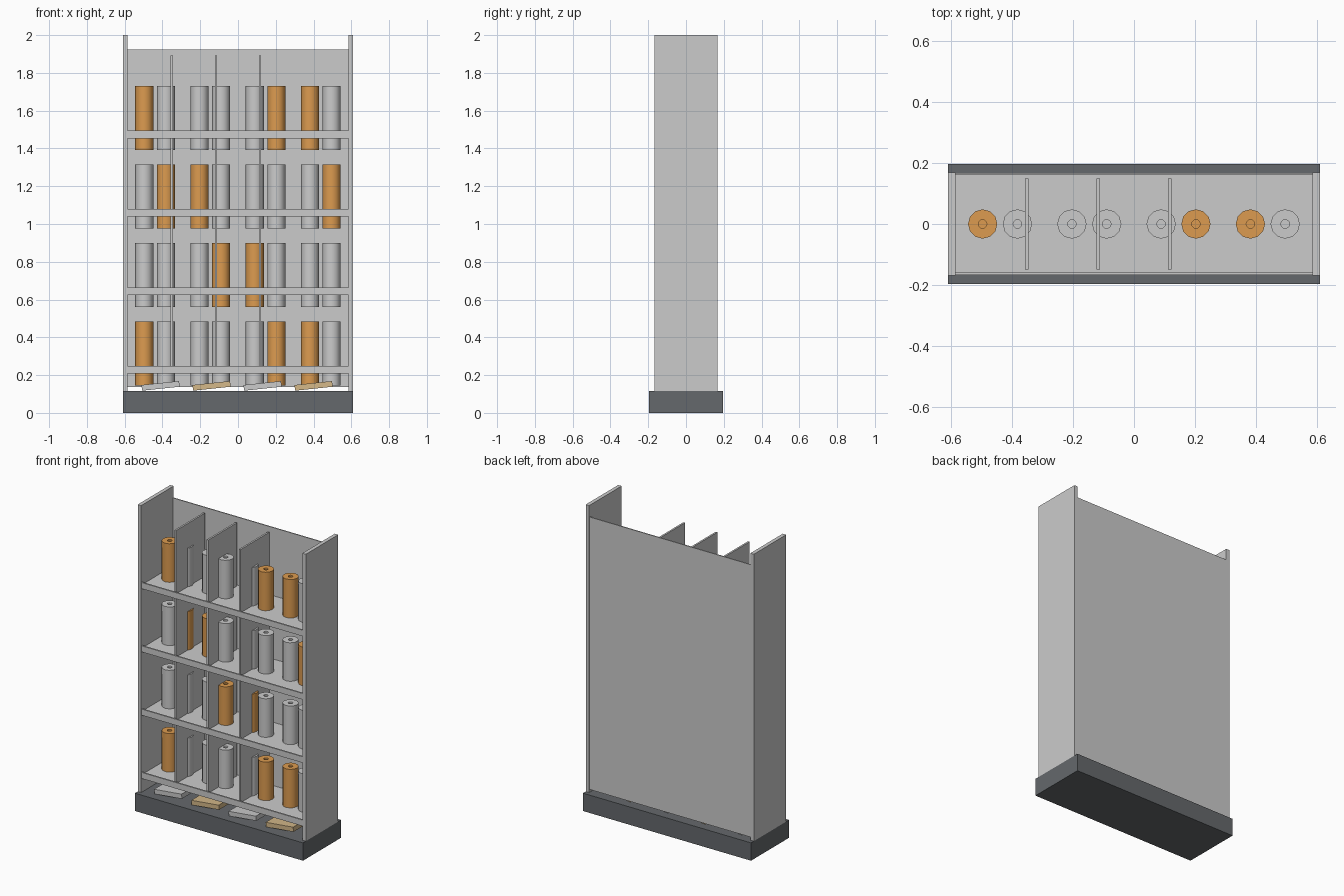
import bpy, bmesh, math

if "Cube" in bpy.data.objects:
    bpy.data.objects.remove(bpy.data.objects["Cube"])


def material(name, rgb):
    m = bpy.data.materials.new(name)
    m.diffuse_color = (*rgb, 1)
    m.use_nodes = True
    m.node_tree.nodes["Principled BSDF"].inputs["Base Color"].default_value = m.diffuse_color
    return m


DARK = material("dark_grey", (0.13, 0.14, 0.15))
ORANGE = material("orange", (0.72, 0.33, 0.08))
TAN = material("tan", (0.66, 0.48, 0.25))


def finish(name, bm, mat=None):
    mesh = bpy.data.meshes.new(name)
    bm.to_mesh(mesh)
    bm.free()
    ob = bpy.data.objects.new(name, mesh)
    bpy.context.collection.objects.link(ob)
    if mat:
        mesh.materials.append(mat)
    return ob


def box(name, x, y, z, mat=None):
    """Box from (min, max) ranges, with its origin at the centre."""
    bm = bmesh.new()
    bmesh.ops.create_cube(bm, size=1)
    bmesh.ops.scale(bm, vec=(x[1] - x[0], y[1] - y[0], z[1] - z[0]), verts=bm.verts)
    ob = finish(name, bm, mat)
    ob.location = [(r[0] + r[1]) / 2 for r in (x, y, z)]
    return ob


def can(name, x, z, mat):
    """Twelve-sided can with a small recess in the lid."""
    bm = bmesh.new()
    bmesh.ops.create_cone(bm, cap_ends=True, segments=12, radius1=0.048,
                          radius2=0.048, depth=0.34)
    for f in bm.faces:
        f.smooth = len(f.verts) == 4
    for e in bm.edges:
        e.smooth = all(f.smooth for f in e.link_faces)
    top = max(bm.faces, key=lambda f: f.calc_center_median().z)
    bmesh.ops.inset_region(bm, faces=[top], thickness=0.034)
    walls = bmesh.ops.extrude_face_region(bm, geom=[top])["geom"]
    floor = [v for v in walls if isinstance(v, bmesh.types.BMVert)]
    if top.is_valid:
        bm.faces.remove(top)
    bmesh.ops.translate(bm, vec=(0, 0, -0.01), verts=floor)
    bmesh.ops.recalc_face_normals(bm, faces=bm.faces)
    ob = finish(name, bm, mat)
    ob.location = (x, 0, z)


# Plinth, side panels and back panel
box("plinth", (-0.61, 0.61), (-0.197, 0.197), (0, 0.117), DARK)
box("side_panel_left", (-0.61, -0.585), (-0.168, 0.168), (0.117, 2))
box("side_panel_right", (0.585, 0.61), (-0.168, 0.168), (0.117, 2))
box("back_panel", (-0.585, 0.585), (0.16, 0.167), (0.137, 1.925))

# Columns holding orange cans, for each shelf from the bottom up
orange_cans = [{0, 5, 6}, {3, 4}, {1, 2, 7}, {0, 5, 6}]

for row in range(4):
    top = 0.232 + 0.4153 * row
    # Shelf board with a raised front lip
    box(f"shelf_{row}", (-0.585, 0.585), (-0.165, 0.16), (top - 0.024, top))
    box(f"shelf_lip_{row}", (-0.585, 0.585), (-0.167, -0.157), (top, top + 0.017))
    # Dividers
    for i in range(3):
        x = -0.351 + 0.234 * i
        box(f"divider_{row}_{i}", (x - 0.006, x + 0.006), (-0.149, 0.149),
            (top, top + 0.4153))
    # Cans, two per quarter of the shelf
    for col in range(8):
        x = -0.439 + 0.2925 * (col // 2) + (0.057 if col % 2 else -0.057)
        can(f"can_{row}_{col}", x, top + 0.083,
            ORANGE if col in orange_cans[row] else None)

# Flat packs leaning on the plinth
for i in range(4):
    x = -0.41 + 0.27 * i
    pack = box(f"flat_pack_{i}", (x - 0.1, x + 0.1), (-0.14, 0.14), (0.128, 0.158),
               TAN if i % 2 else None)
    pack.rotation_euler.y = math.radians(-6)
